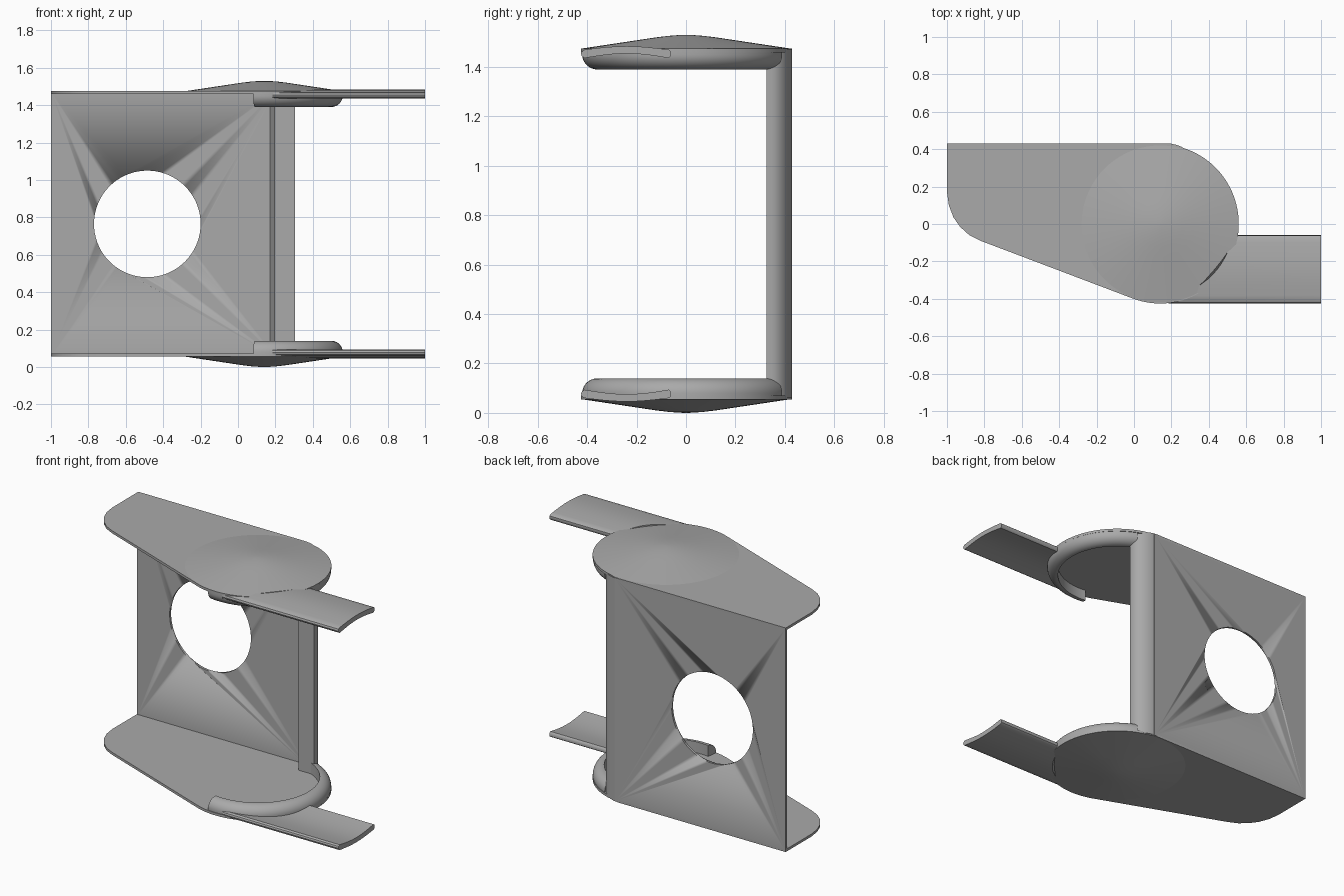
import bpy, bmesh
from math import sin, cos, pi, sqrt, radians, atan2

cube = bpy.data.objects.get("Cube")
if cube:
    bpy.data.objects.remove(cube, do_unlink=True)

grey = bpy.data.materials.new("plain_grey")
grey.use_nodes = True
colour = (0.4, 0.4, 0.4, 1)
grey.diffuse_color = colour
grey.node_tree.nodes["Principled BSDF"].inputs["Base Color"].default_value = colour

HEIGHT = 1.53
CX, R = 0.14, 0.42      # centre and radius of the round end


def loft(name, loops, upside_down=False):
    """Skin a row of equal closed loops and cap both ends."""
    bm = bmesh.new()
    rings = [[bm.verts.new((x, y, HEIGHT - z if upside_down else z))
              for x, y, z in loop] for loop in loops]
    n = len(loops[0])
    for a, b in zip(rings, rings[1:]):
        for i in range(n):
            j = (i + 1) % n
            bm.faces.new((a[i], a[j], b[j], b[i]))
    bm.faces.new(rings[0])
    bm.faces.new(rings[-1])
    bmesh.ops.recalc_face_normals(bm, faces=bm.faces)
    mesh = bpy.data.meshes.new(name)
    bm.to_mesh(mesh)
    bm.free()
    mesh.materials.append(grey)
    ob = bpy.data.objects.new(name, mesh)
    bpy.context.collection.objects.link(ob)
    bpy.ops.object.select_all(action='DESELECT')
    ob.select_set(True)
    bpy.context.view_layer.objects.active = ob
    bpy.ops.object.shade_smooth_by_angle(angle=radians(35))
    return ob


def prism(name, outline, low, high, upside_down=False):
    return loft(name, [[(x, y, z) for x, y in outline] for z in (low, high)], upside_down)


def arc(cx, cy, rx, ry, start, end, steps):
    angles = [radians(start + (end - start) * i / steps) for i in range(steps + 1)]
    return [(cx + rx * cos(a), cy + ry * sin(a)) for a in angles]


# Plate outline: straight back, round right end, slanted front, rounded left corner
plate_outline = [(-1, 0.43), (0.17, 0.43), (0.21, 0.425), (0.24, 0.412)]
plate_outline += arc(CX, 0, R, 0.425, 73, -110, 60)
plate_outline += [(-0.82, -0.09), (-0.88, -0.06), (-0.93, -0.015),
                  (-0.965, 0.035), (-0.99, 0.1), (-1, 0.17)]

# Shallow dome profile (radius, z)
dome_profile = [(R, 1.468), (R, 1.475), (0.36, 1.484), (0.3, 1.493), (0.24, 1.502),
                (0.18, 1.511), (0.12, 1.52), (0.07, 1.526), (0.03, 1.529), (0.004, 1.53)]

# Quarter-round rim section (radius, z) and its sweep from the front to the back post
rim_section = [(0.355, 1.468), (R, 1.468)] + arc(0.358, 1.45, 0.062, 0.06, 0, -90, 10)
rim_section += [(0.355, 1.39)]

# Arched tab section (y, z) with rounded sides
arch = [(-0.41 + 0.34 * t / 12, 0.014 * sin(pi * t / 12)) for t in range(13)]
tab_section = [(y, 1.47 + h) for y, h in arch] + [(-0.061, 1.463), (-0.06, 1.452), (-0.064, 1.441)]
tab_section += [(y, 1.436 + 1.3 * h) for y, h in reversed(arch)]
tab_section += [(-0.421, 1.443), (-0.425, 1.453), (-0.421, 1.464)]

for level, flip in (("upper", False), ("lower", True)):
    prism(level + "_plate", plate_outline, 1.459, 1.475, flip)
    loft(level + "_dome", [[(CX + x, y, z) for x, y in arc(0, 0, r, r, 0, 355, 71)]
                           for r, z in dome_profile], flip)
    sweep = [radians(-98 + 166 * i / 60) for i in range(61)]
    loft(level + "_rim", [[(CX + r * cos(a), r * sin(a), z) for r, z in rim_section]
                          for a in sweep], flip)
    root = [(CX + sqrt(max(0.002, 0.39 ** 2 - y * y)), y, z) for y, z in tab_section]
    loft(level + "_tab", [root, [(1, y, z) for y, z in tab_section]], flip)

# Back wall with a round window
wall = prism("back_wall", [(-1, 0.415), (0.2, 0.415), (0.2, 0.43), (-1, 0.43)], 0.057, 1.473)
cutter = loft("window_cutter", [[(x, y, z) for x, z in arc(-0.485, 0.765, 0.285, 0.285, 0, 355, 71)]
                                for y in (0.3, 0.6)])
cutter.hide_render = True
cutter.hide_viewport = True
cut = wall.modifiers.new("window", 'BOOLEAN')
cut.operation = 'DIFFERENCE'
cut.solver = 'EXACT'
cut.object = cutter

# Rounded post along the right edge of the wall
post_outline = [(0.17, 0.42), (0.195, 0.325), (0.305, 0.325)]
post_outline += arc(0.175, 0.345, 0.13, 0.085, 0, 90, 14)
prism("corner_post", post_outline, 0.06, 1.47)
